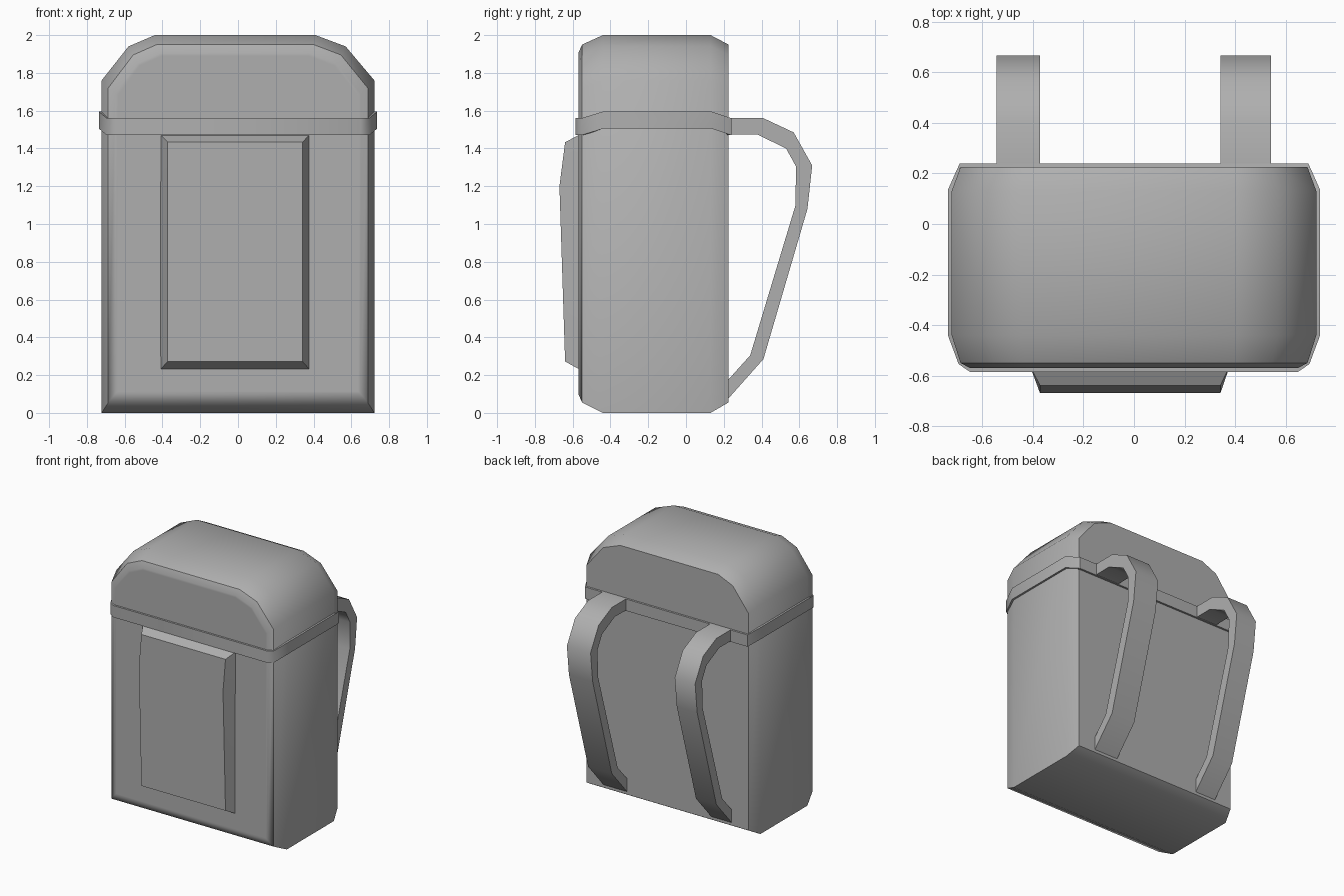
import bpy, bmesh, math

if "Cube" in bpy.data.objects:
    bpy.data.objects.remove(bpy.data.objects["Cube"])

grey = bpy.data.materials.new("dark_grey")
grey.diffuse_color = (0.43, 0.43, 0.43, 1)
grey.use_nodes = True
grey.node_tree.nodes["Principled BSDF"].inputs["Base Color"].default_value = grey.diffuse_color


def loft(name, loops, ring=False):
    """Skin equal-length point loops; cap the ends, or close back to the first loop."""
    bm = bmesh.new()
    rows = [[bm.verts.new(p) for p in loop] for loop in loops]
    pairs = list(zip(rows, rows[1:]))
    if ring:
        pairs.append((rows[-1], rows[0]))
    else:
        bm.faces.new(rows[0])
        bm.faces.new(rows[-1])
    for a, b in pairs:
        n = len(a)
        for i in range(n):
            j = (i + 1) % n
            bm.faces.new((a[i], a[j], b[j], b[i]))
    bmesh.ops.recalc_face_normals(bm, faces=bm.faces)
    me = bpy.data.meshes.new(name)
    bm.to_mesh(me)
    bm.free()
    me.materials.append(grey)
    me.shade_smooth()
    me.set_sharp_from_angle(angle=math.radians(41))
    ob = bpy.data.objects.new(name, me)
    bpy.context.collection.objects.link(ob)
    return ob


# Bag body: rounded-top outline lofted front to back, inset at both ends
def outline(y, side, bottom, shoulder, knee_x, knee_z, top_x, top):
    return [(-side, y, bottom), (side, y, bottom), (side, y, shoulder),
            (knee_x, y, knee_z), (top_x, y, top), (-top_x - 0.03, y, top),
            (-knee_x - 0.01, y, knee_z), (-side, y, shoulder)]


loft("bag_body", [
    outline(-0.57, 0.635, 0.115, 1.685, 0.51, 1.84, 0.375, 1.89),
    outline(-0.57, 0.65, 0.10, 1.69, 0.52, 1.85, 0.38, 1.905),
    outline(-0.55, 0.687, 0.055, 1.72, 0.545, 1.895, 0.40, 1.95),
    outline(-0.44, 0.722, 0.0, 1.76, 0.57, 1.94, 0.41, 2.0),
    outline(0.13, 0.722, 0.0, 1.76, 0.57, 1.94, 0.41, 2.0),
    outline(0.225, 0.687, 0.055, 1.72, 0.545, 1.895, 0.40, 1.95)])


# Rim band under the lid: raised along the sides, lower at front and back
def band_loop(out, low):
    half = [(0.65, -0.57 - out, 0), (0.69 + out * 0.3, -0.55 - out * 0.3, 0),
            (0.722 + out, -0.44, 0.035), (0.722 + out, 0.135, 0.035),
            (0.69, 0.225 + out, 0)]
    pts = half + [(-x, y, z) for x, y, z in reversed(half)]
    return [(x, y, low + z) for x, y, z in pts]


loft("rim_band", [band_loop(0.015, 1.47), band_loop(0.015, 1.56),
                  band_loop(-0.03, 1.56), band_loop(-0.03, 1.47)], ring=True)

# Front pocket: bevelled panel with a slight bulge near the top
base, face = (-0.413, 0.38), (-0.372, 0.342)
loft("front_pocket", [
    [(base[0], -0.56, z) for z in (0.228, 1.22, 1.475)]
    + [(base[1], -0.56, z) for z in (1.475, 1.22, 0.228)],
    [(face[0], y, z) for y, z in ((-0.64, 0.272), (-0.67, 1.2), (-0.64, 1.433))]
    + [(face[1], y, z) for y, z in ((-0.64, 1.433), (-0.67, 1.2), (-0.64, 0.272))]])

# Shoulder straps: (outer y, z, inner y, z) along the loop
strap = [(0.21, 1.56, 0.21, 1.473), (0.41, 1.56, 0.375, 1.475),
         (0.57, 1.485, 0.53, 1.40), (0.668, 1.31, 0.582, 1.305),
         (0.643, 1.08, 0.58, 1.10), (0.41, 0.285, 0.34, 0.305),
         (0.21, 0.06, 0.21, 0.16)]
for name, x0, x1 in (("left_strap", -0.545, -0.372), ("right_strap", 0.342, 0.543)):
    loft(name, [[(x0, oy, oz), (x1, oy, oz), (x1, iy, iz), (x0, iy, iz)]
                for oy, oz, iy, iz in strap])
